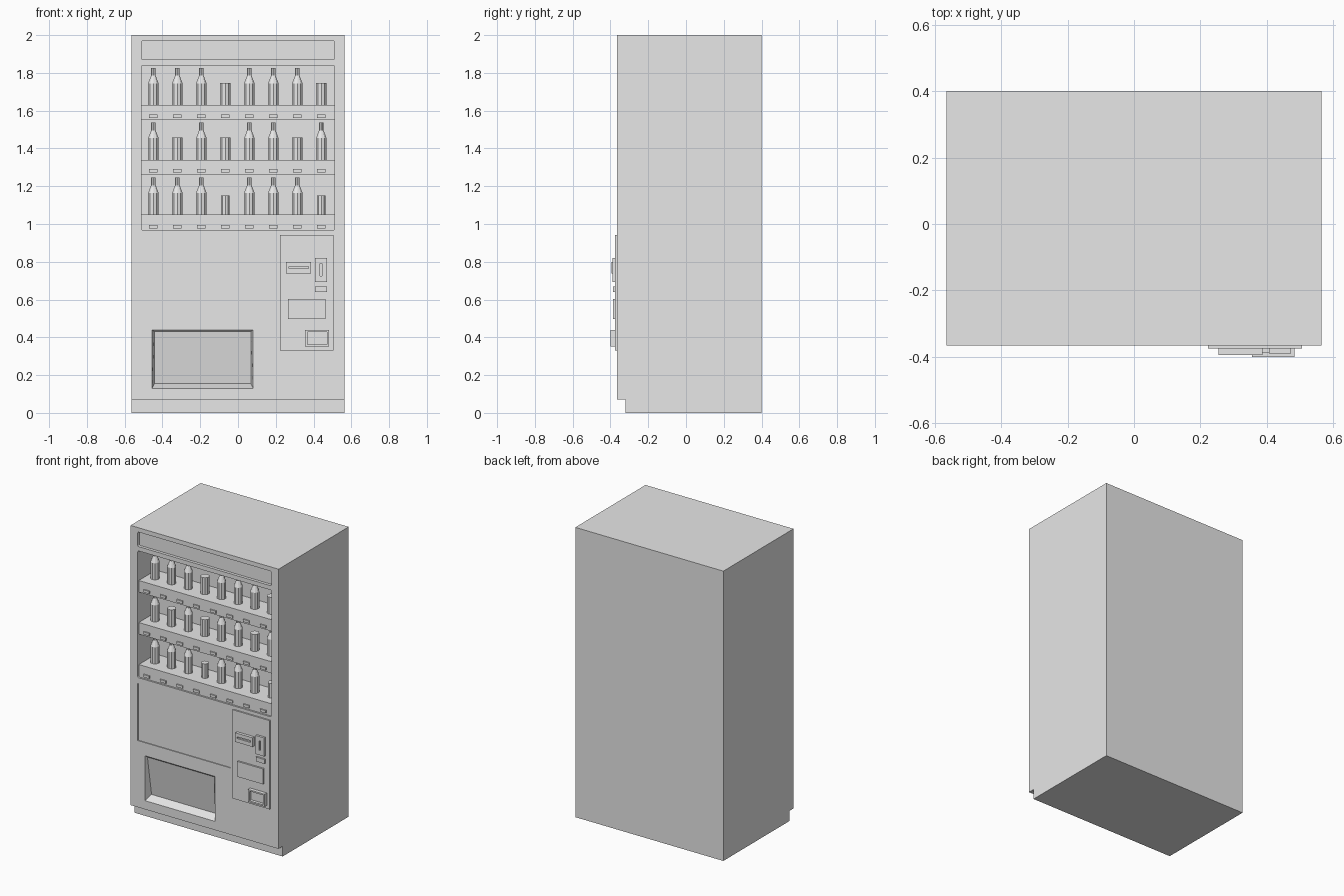
import bpy, bmesh, math
from mathutils import Matrix

cube = bpy.data.objects.get("Cube")
if cube:
    bpy.data.objects.remove(cube, do_unlink=True)

# One plain grey for the whole machine
grey = bpy.data.materials.new("plain_grey")
grey.use_nodes = True
grey.diffuse_color = (0.8, 0.8, 0.8, 1)
grey.node_tree.nodes["Principled BSDF"].inputs["Base Color"].default_value = (0.8, 0.8, 0.8, 1)

FRONT, BACK = -0.365, 0.4


def finish(name, bm):
    bmesh.ops.recalc_face_normals(bm, faces=bm.faces)
    mesh = bpy.data.meshes.new(name)
    bm.to_mesh(mesh)
    bm.free()
    mesh.materials.append(grey)
    obj = bpy.data.objects.new(name, mesh)
    bpy.context.collection.objects.link(obj)
    return obj


def box(name, x, y, z, corner=0):
    """Box from (min, max) ranges; corner rounds the edges that run front to back."""
    bm = bmesh.new()
    bmesh.ops.create_cube(bm, size=1)
    for v in bm.verts:
        v.co = [r[0] if c < 0 else r[1] for r, c in zip((x, y, z), v.co)]
    if corner:
        edges = [e for e in bm.edges if abs(e.verts[0].co.y - e.verts[1].co.y) > 1e-5]
        bmesh.ops.bevel(bm, geom=edges, offset=corner, segments=3, profile=0.5, affect='EDGES')
    return finish(name, bm)


def cut(target, cutters):
    """Subtract the cutters, bake the result and drop the cutters."""
    for c in cutters:
        c.hide_render = True
        mod = target.modifiers.new("cut", 'BOOLEAN')
        mod.operation, mod.solver, mod.object = 'DIFFERENCE', 'EXACT', c
    baked = bpy.data.meshes.new_from_object(
        target.evaluated_get(bpy.context.evaluated_depsgraph_get()))
    target.modifiers.clear()
    target.data = baked
    for c in cutters:
        bpy.data.objects.remove(c, do_unlink=True)


def recess(x, z, depth, front=FRONT, corner=0):
    return box("recess_cutter", x, (front - 0.05, front + depth), z, corner)


def flap_cutter():
    """Pocket with sloping walls and a flap that leans inwards at the bottom."""
    rings = [(FRONT - 0.02, FRONT - 0.02, -0.455, 0.08, 0.13, 0.44),
             (FRONT, FRONT, -0.455, 0.08, 0.13, 0.44),
             (FRONT + 0.055, FRONT + 0.01, -0.443, 0.068, 0.155, 0.43)]
    bm = bmesh.new()
    loops = [[bm.verts.new(p) for p in ((x0, yb, z0), (x1, yb, z0), (x1, yt, z1), (x0, yt, z1))]
             for yb, yt, x0, x1, z0, z1 in rings]
    for a, b in zip(loops, loops[1:]):
        for i in range(4):
            j = (i + 1) % 4
            bm.faces.new((a[i], a[j], b[j], b[i]))
    bm.faces.new(loops[0])
    bm.faces.new(loops[-1])
    return finish("flap_cutter", bm)


# Cabinet with sign, display window, lower panel and delivery pocket
cabinet = box("cabinet", (-0.565, 0.565), (FRONT, BACK), (0.07, 2.0))
cut(cabinet, [
    recess((-0.51, 0.51), (1.87, 1.97), 0.02, corner=0.008),
    recess((-0.51, 0.51), (0.965, 1.84), 0.2, corner=0.008),
    recess((-0.51, 0.2), (0.53, 0.925), 0.006),
    flap_cutter(),
])
box("plinth", (-0.565, 0.565), (-0.32, BACK), (0, 0.07))


def lathe(name, profile, x, z, sides=10):
    """Turned solid from (radius, height) points, closed at both ends."""
    bm = bmesh.new()
    rings = []
    for r, h in profile:
        ring = bmesh.ops.create_circle(bm, segments=sides, radius=r,
                                       matrix=Matrix.Translation((x, FRONT + 0.1, z + h)))
        rings.append(ring["verts"])
    for a, b in zip(rings, rings[1:]):
        for i in range(sides):
            j = (i + 1) % sides
            bm.faces.new((a[i], a[j], b[j], b[i]))
    bm.faces.new(rings[0])
    bm.faces.new(rings[-1])
    return finish(name, bm)


# Shelves stocked with bottles (B), cans (C) and small cans (S)
profiles = {
    "B": ("bottle", [(0.029, 0), (0.029, 0.115), (0.013, 0.155), (0.013, 0.197)]),
    "C": ("can", [(0.029, 0), (0.029, 0.117)]),
    "S": ("small_can", [(0.024, 0), (0.024, 0.1)]),
}
rows = [(1.55, 1.63, "BBBCBBBC"), (1.26, 1.34, "BCBCBBCB"), (0.965, 1.05, "BBBSBBBS")]
SHELF_FRONT = FRONT + 0.012
for low, top, stock in rows:
    box("shelf", (-0.51, 0.51), (SHELF_FRONT, FRONT + 0.2), (low, top))
    for i, kind in enumerate(stock):
        x = -0.448 + i * 0.127
        name, profile = profiles[kind]
        lathe(name, profile, x, top)
        box("select_button", (x - 0.022, x + 0.022), (SHELF_FRONT - 0.008, SHELF_FRONT),
            (low + 0.012, low + 0.03))

# Payment panel and its fittings
PANEL = FRONT - 0.01
box("payment_panel", (0.222, 0.505), (PANEL, FRONT), (0.33, 0.942))
note_slot = box("note_slot", (0.255, 0.387), (-0.395, PANEL), (0.737, 0.8))
cut(note_slot, [recess((0.27, 0.372), (0.764, 0.776), 0.012, -0.395)])
coin_slot = box("coin_slot", (0.407, 0.472), (-0.39, PANEL), (0.692, 0.82))
cut(coin_slot, [recess((0.433, 0.446), (0.725, 0.79), 0.01, -0.39)])
box("return_button", (0.407, 0.472), (-0.387, PANEL), (0.64, 0.67))
box("price_display", (0.265, 0.462), (-0.387, PANEL), (0.496, 0.602))
coin_return = box("coin_return", (0.355, 0.483), (-0.4, PANEL), (0.352, 0.438))
cut(coin_return, [recess((0.367, 0.471), (0.362, 0.428), 0.02, -0.4)])
